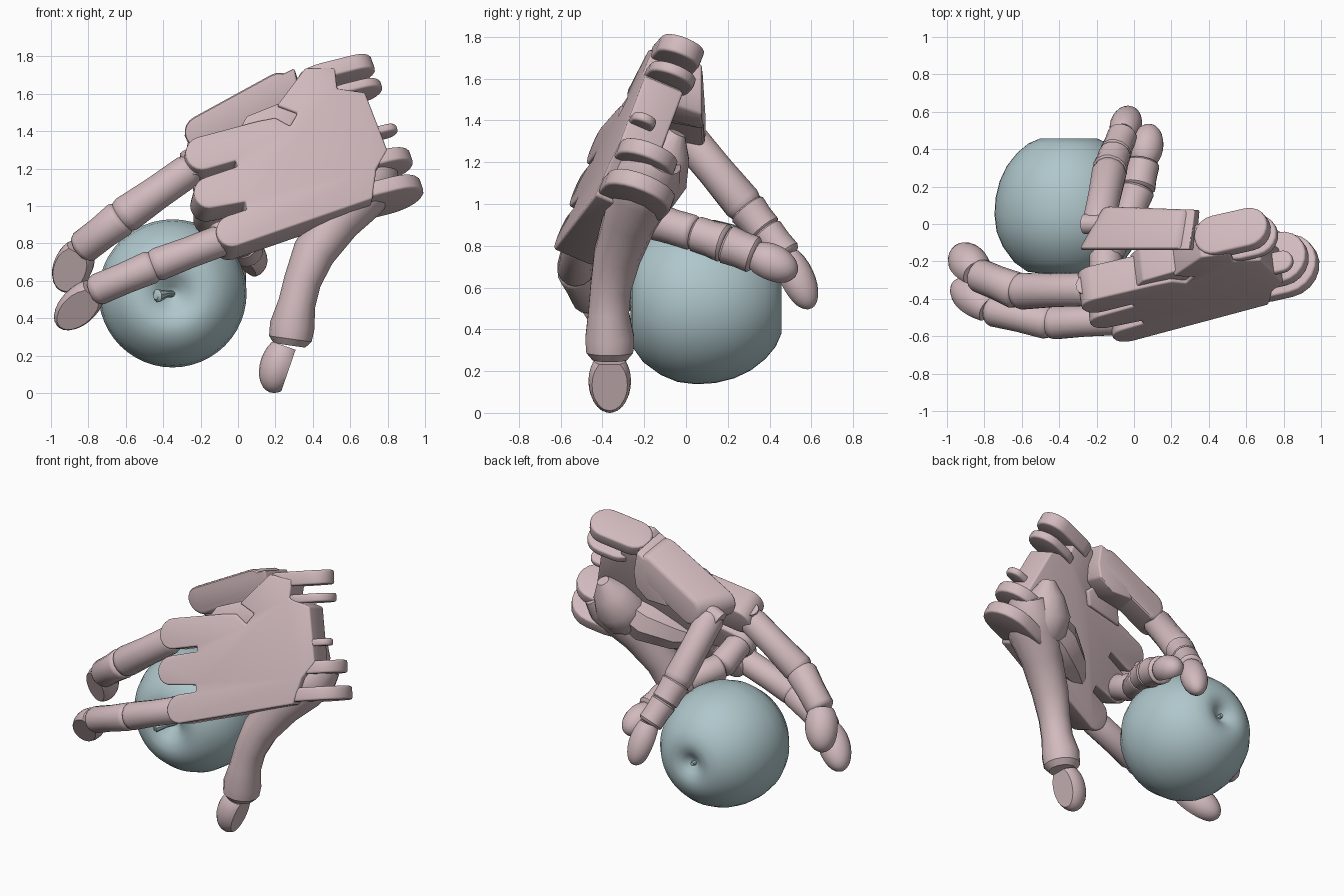
import bpy, bmesh, math
from mathutils import Vector, Matrix

cube = bpy.data.objects.get("Cube")
if cube:
    bpy.data.objects.remove(cube, do_unlink=True)


def material(name, rgb):
    m = bpy.data.materials.new(name)
    m.use_nodes = True
    m.diffuse_color = (*rgb, 1)
    m.node_tree.nodes["Principled BSDF"].inputs["Base Color"].default_value = (*rgb, 1)
    return m


PINK = material("dusty pink", (0.64, 0.49, 0.51))
BLUE = material("pale blue", (0.43, 0.57, 0.60))
made = []


def finish(bm, name, mat=PINK):
    bmesh.ops.recalc_face_normals(bm, faces=bm.faces)
    mesh = bpy.data.meshes.new(name)
    bm.to_mesh(mesh)
    bm.free()
    mesh.materials.append(mat)
    ob = bpy.data.objects.new(name, mesh)
    bpy.context.collection.objects.link(ob)
    made.append(ob)


def loft(name, points, radii, mat=PINK, sides=14, straight=False):
    """Round skin through a path, with a radius at each point."""
    pts = [Vector(p) for p in points]
    overall = (pts[-1] - pts[0]).normalized()
    ref = Vector((0, 1, 0)) if abs(overall.y) < 0.7 else Vector((1, 0, 0))
    bm = bmesh.new()
    rings = []
    for i, (p, r) in enumerate(zip(pts, radii)):
        t = (pts[min(i + 1, len(pts) - 1)] - pts[max(i - 1, 0)]).normalized()
        if straight:
            t = overall
        u = t.cross(ref).normalized()
        v = t.cross(u)
        angles = [2 * math.pi * k / sides for k in range(sides)]
        rings.append([bm.verts.new(p + r * (u * math.cos(a) + v * math.sin(a))) for a in angles])
    for a, b in zip(rings, rings[1:]):
        for k in range(sides):
            j = (k + 1) % sides
            bm.faces.new((a[k], a[j], b[j], b[k]))
    bm.faces.new(rings[0])
    bm.faces.new(rings[-1])
    finish(bm, name, mat)


def segment(name, p, q, r0, r1):
    """Tapered finger bone with rounded ends."""
    p, q = Vector(p), Vector(q)
    steps = ((-0.04, 0.7), (0, 0.9), (0.06, 1), (0.5, 0.96), (0.93, 1), (1, 0.9), (1.04, 0.7))
    loft(name, [p.lerp(q, t) for t, s in steps], [(r0 + (r1 - r0) * t) * s for t, s in steps])


def fingertip(name, p, q, r, pad):
    """Half-ellipsoid tip with a flat cut face toward pad."""
    p, q = Vector(p), Vector(q)
    axis = (q - p).normalized()
    pad = Vector(pad)
    pad = (pad - axis * pad.dot(axis)).normalized()
    centre = p.lerp(q, 0.4)
    bm = bmesh.new()
    bmesh.ops.create_uvsphere(bm, u_segments=20, v_segments=14, radius=1)
    turn = axis.to_track_quat('Z', 'Y').to_matrix().to_4x4()
    size = Matrix.Diagonal((r, r, (q - p).length * 0.6, 1))
    bm.transform(Matrix.Translation(centre) @ turn @ size)
    for co, no in ((centre + pad * r * 0.55, pad), (p, -axis)):
        geom = bm.verts[:] + bm.edges[:] + bm.faces[:]
        bmesh.ops.bisect_plane(bm, geom=geom, plane_co=co, plane_no=no, clear_outer=True)
        bmesh.ops.holes_fill(bm, edges=[e for e in bm.edges if e.is_boundary], sides=0)
    finish(bm, name)


def finger(name, points, radii, pad):
    for i in range(len(points) - 2):
        segment(f"{name}_bone_{i + 1}", points[i], points[i + 1], radii[i], radii[i + 1])
    fingertip(name + "_tip", points[-2], points[-1], radii[-1], pad)


def prism(name, front, back, bevel):
    """Solid between two matching outlines, with softened rims."""
    bm = bmesh.new()
    a = [bm.verts.new(c) for c in front]
    b = [bm.verts.new(c) for c in back]
    bm.faces.new(a)
    bm.faces.new(b[::-1])
    for i in range(len(a)):
        j = (i + 1) % len(a)
        bm.faces.new((a[i], b[i], b[j], a[j]))
    bmesh.ops.recalc_face_normals(bm, faces=bm.faces)
    sharp = [e for e in bm.edges if e.calc_face_angle(0) > 0.6]
    bmesh.ops.bevel(bm, geom=sharp, offset=bevel, segments=3, profile=0.5,
                    affect='EDGES', clamp_overlap=True)
    finish(bm, name)


def arc(c, r, start, sweep, steps=10):
    turns = [start + sweep * k / steps for k in range(steps + 1)]
    return [(c[0] + r * math.cos(t), c[1] + r * math.sin(t)) for t in turns]


def capsule(a, b, r):
    """Flat outline of a bar with round ends."""
    start = math.atan2(b[1] - a[1], b[0] - a[0]) - math.pi / 2
    return arc(b, r, start, math.pi) + arc(a, r, start + math.pi, math.pi)


# The palm lies on a tilted plane; ACROSS runs to the wrist, UP stays in the plane
TILT = Vector((0.12, -1, 0.426)).normalized()
ACROSS = Vector((1, 0.226, 0.25)).normalized()
UP = TILT.cross(ACROSS)


def on_palm(x, z, depth):
    return Vector((x, -0.963 + 0.12 * x + 0.426 * z, z)) - TILT * depth


def palm_plate(name, shape, near, far, bevel):
    prism(name, [on_palm(x, z, near) for x, z in shape],
          [on_palm(x, z, far) for x, z in shape], bevel)


# Palm plate with three knuckle lobes split by slots
lean = 0.29
outline = []
for centre, r, slot in (((-0.03, 0.87), 0.085, [(0.05, 0.985), (0.04, 1.025)]),
                        ((-0.15, 1.075), 0.085, [(0.0, 1.215), (-0.01, 1.245)]),
                        ((-0.19, 1.285), 0.09, [(0.1, 1.455)])):
    outline += arc(centre, r, lean - math.pi / 2, -math.pi) + slot
outline += [(0.2, 1.475), (0.28, 1.43), (0.32, 1.5), (0.21, 1.54), (0.36, 1.74), (0.52, 1.74),
            (0.53, 1.63), (0.68, 1.61), (0.8, 1.3), (0.74, 1.2), (0.72, 1.04)]
palm_plate("palm", outline, 0, 0.2, 0.012)


def wrist_tab(name, x, z, r, length, thick):
    """Round-ended hinge tab standing across the palm plate."""
    centre = on_palm(x, z + 0.389 * r, r + 0.004)
    flat = [centre + ACROSS * u + TILT * v for u, v in capsule((-length, 0), (0, 0), r)]
    prism(name, [c + UP * thick / 2 for c in flat], [c - UP * thick / 2 for c in flat], 0.014)


wrist_tab("wrist_tab_top", 0.63, 1.73, 0.11, 0.19, 0.09)
wrist_tab("wrist_tab_upper", 0.67, 1.615, 0.115, 0.1, 0.055)
wrist_tab("wrist_tab_middle", 0.8, 1.4, 0.06, 0.1, 0.045)
wrist_tab("wrist_tab_lower", 0.805, 1.22, 0.145, 0.1, 0.08)
wrist_tab("wrist_tab_bottom", 0.84, 1.06, 0.17, 0.12, 0.085)


# Index mount beside the palm, its back edge dropping and shorter at the knuckle
def mount(name, shape, bevel):
    prism(name, [(x, -0.14, z) for x, z in shape],
          [(x + 0.08 - 0.18 * x, 0.085 - 0.03 * x, z - 0.04 - 0.1 * x) for x, z in shape], bevel)


mount("index_mount", capsule((-0.2, 1.395), (0.22, 1.625), 0.095), 0.025)
mount("index_mount_heel", [(0.0, 1.4), (0.2, 1.42), (0.31, 1.5), (0.33, 1.6),
                           (0.3, 1.74), (0.2, 1.69)], 0.012)
palm_plate("index_mount_strut", [(0.0, 1.4), (0.28, 1.425), (0.325, 1.5), (0.25, 1.57),
                                 (0.05, 1.49)], 0.02, 0.22, 0.01)

# Two outer fingers reaching past the ball
finger("upper_finger", [(-0.25, -0.35, 1.2), (-0.62, -0.36, 0.94), (-0.84, -0.27, 0.77),
                        (-0.94, -0.14, 0.55)], [0.09, 0.1, 0.09, 0.105], (-0.4, -0.8, -0.5))
finger("lower_finger", [(-0.08, -0.51, 0.82), (-0.45, -0.53, 0.68), (-0.77, -0.46, 0.545),
                        (-0.96, -0.32, 0.36)], [0.085, 0.09, 0.085, 0.1], (-0.2, -0.8, -0.5))

# Two fingers curling behind the ball
finger("index_finger", [(-0.19, -0.01, 1.34), (-0.13, 0.29, 0.98), (-0.1, 0.38, 0.87),
                        (-0.06, 0.48, 0.75), (-0.02, 0.6, 0.5)],
       [0.09, 0.095, 0.085, 0.08, 0.085], (-0.6, -0.8, -0.1))
finger("middle_finger", [(-0.16, -0.4, 1.03), (-0.15, -0.16, 0.92), (-0.03, 0.04, 0.86),
                         (0.02, 0.19, 0.81), (0.05, 0.33, 0.755), (0.09, 0.53, 0.665)],
       [0.085, 0.09, 0.085, 0.095, 0.09, 0.09], (-0.6, -0.3, -0.7))

# Hinge pins at the finger roots
for name, c in (("upper", (-0.24, -0.35, 1.22)), ("middle", (-0.17, -0.42, 1.04)),
                ("lower", (-0.08, -0.51, 0.83)), ("index", (-0.2, 0.0, 1.36))):
    c = Vector(c)
    side = Vector((-0.25, 0.36, 0.9)) if name != "index" else Vector((0.85, 0, 0.4))
    loft(name + "_hinge", [c - side * 0.075, c + side * 0.075], [0.055, 0.055])

# Thumb, with the bulb and padding at its root
loft("thumb", [(0.76, -0.12, 1.22), (0.71, -0.17, 1.15), (0.63, -0.22, 1.06), (0.525, -0.27, 0.92),
               (0.405, -0.33, 0.75), (0.345, -0.36, 0.6), (0.315, -0.37, 0.48),
               (0.29, -0.365, 0.36), (0.28, -0.365, 0.29), (0.275, -0.365, 0.255)],
     [0.11, 0.16, 0.165, 0.13, 0.115, 0.1, 0.1, 0.12, 0.115, 0.085])
loft("thumb_bulb", [(0.66, -0.04, 1.34), (0.64, -0.08, 1.26), (0.61, -0.14, 1.16),
                    (0.58, -0.2, 1.05), (0.56, -0.23, 0.98)],
     [0.04, 0.11, 0.165, 0.15, 0.09])
fingertip("thumb_tip", (0.255, -0.365, 0.25), (0.17, -0.365, 0.004), 0.102, (0.9, 0, -0.4))
loft("palm_pad", [(0.6, -0.18, 1.14), (0.45, -0.21, 1.06), (0.28, -0.29, 0.99), (0.12, -0.38, 0.95)],
     [0.12, 0.14, 0.11, 0.04], sides=8)

# Fruit lying on its side, dimpled at both ends
profile = [(-0.17, 0.005), (-0.19, 0.04), (-0.235, 0.09), (-0.265, 0.15), (-0.255, 0.22),
           (-0.205, 0.29), (-0.12, 0.352), (-0.04, 0.385), (0.05, 0.396), (0.14, 0.39),
           (0.23, 0.368), (0.31, 0.33), (0.38, 0.275), (0.43, 0.215), (0.456, 0.155),
           (0.455, 0.1), (0.435, 0.06), (0.41, 0.025), (0.405, 0.005)]
loft("fruit", [(-0.35, y, 0.533) for y, r in profile], [r for y, r in profile], BLUE, 48, True)
loft("fruit_stem", [(-0.35, -0.16, 0.53), (-0.38, -0.24, 0.53), (-0.43, -0.28, 0.52),
                    (-0.44, -0.29, 0.52)], [0.018, 0.018, 0.036, 0.02], BLUE, 10)
loft("fruit_blossom_end", [(-0.35, 0.4, 0.53), (-0.35, 0.435, 0.53)], [0.018, 0.012], BLUE, 8)

bpy.ops.object.select_all(action='DESELECT')
for ob in made:
    ob.select_set(True)
bpy.context.view_layer.objects.active = made[0]
bpy.ops.object.shade_smooth_by_angle(angle=math.radians(35))
